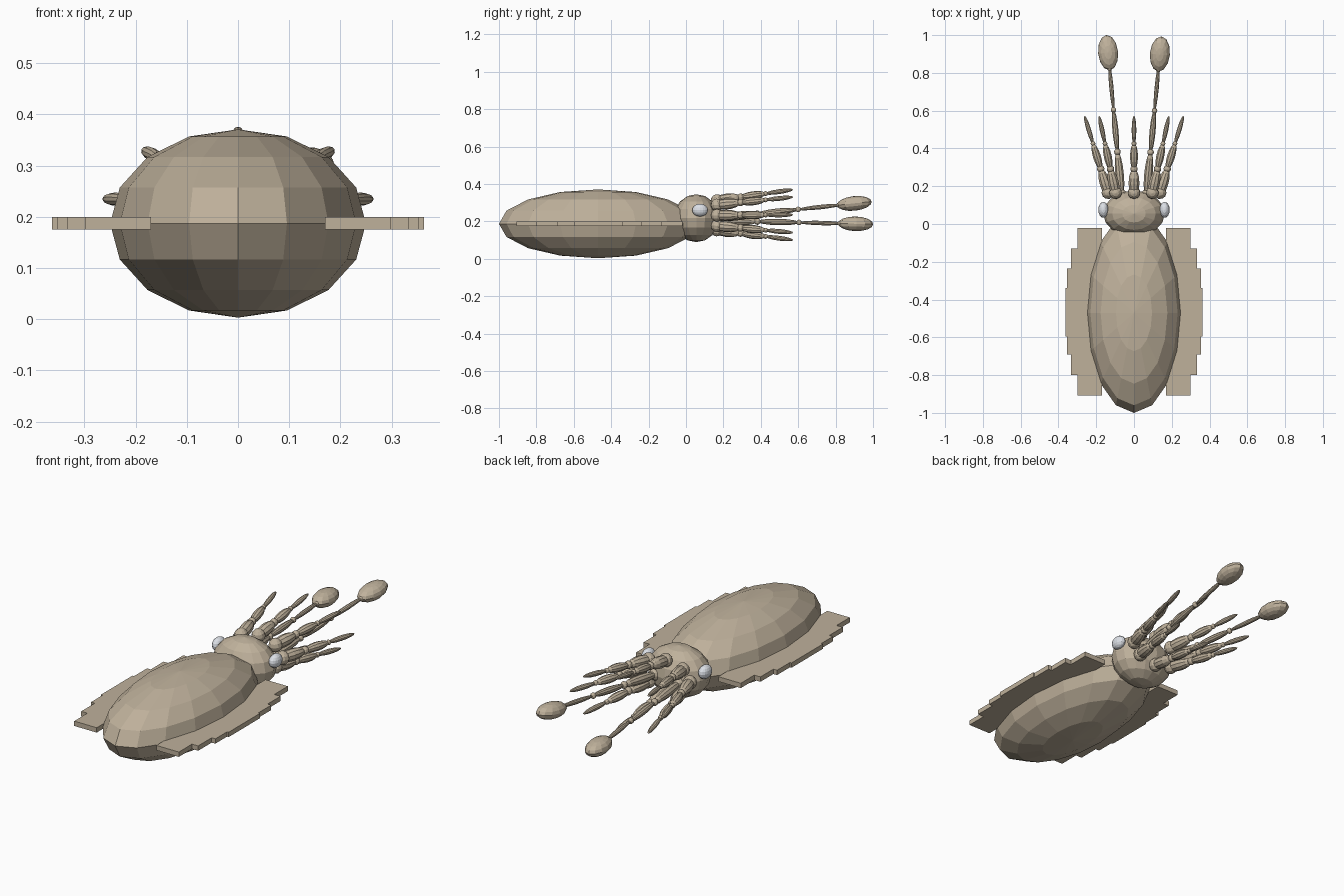
import bpy, bmesh, math
from mathutils import Vector, Matrix

cube = bpy.data.objects.get("Cube")
if cube:
    bpy.data.objects.remove(cube, do_unlink=True)


def material(name, rgb):
    m = bpy.data.materials.new(name)
    m.use_nodes = True
    m.diffuse_color = (*rgb, 1)
    m.node_tree.nodes["Principled BSDF"].inputs["Base Color"].default_value = (*rgb, 1)
    return m


SKIN = material("tan skin", (0.52, 0.44, 0.33))
EYE = material("pale eye", (0.72, 0.75, 0.80))


def finish(name, bm, mat):
    bmesh.ops.recalc_face_normals(bm, faces=bm.faces)
    me = bpy.data.meshes.new(name)
    bm.to_mesh(me)
    bm.free()
    me.materials.append(mat)
    ob = bpy.data.objects.new(name, me)
    bpy.context.collection.objects.link(ob)
    return ob


def add_ball(bm, centre, radii, turn=Matrix(), seg=16, rings=8):
    m = Matrix.Translation(centre) @ turn @ Matrix.Diagonal((*radii, 1))
    bmesh.ops.create_uvsphere(bm, u_segments=seg, v_segments=rings, radius=1, matrix=m)


def ball(name, centre, radii, mat):
    bm = bmesh.new()
    add_ball(bm, centre, radii)
    return finish(name, bm, mat)


def limb(name, start, end, segments, joints, club=None):
    """Chain of stretched beads; positions are fractions from start to end."""
    start, end = Vector(start), Vector(end)
    along = end - start
    # frame with local y along the limb and local z kept upright
    y = along.normalized()
    x = y.cross(Vector((0, 0, 1))).normalized()
    turn = Matrix((x, y, x.cross(y))).transposed().to_4x4()
    spin = turn @ Matrix.Rotation(math.pi / 2, 4, 'X')
    bm = bmesh.new()
    for a, b, r in segments:
        add_ball(bm, start + along * (a + b) / 2, (r, r, along.length * (b - a) / 2), spin, 10, 8)
    for t, r in joints:
        add_ball(bm, start + along * t, (r, r, r), turn, 10, 6)
    if club:
        add_ball(bm, end, club, turn, 12, 8)
    return finish(name, bm, SKIN)


# Body and head
ball("mantle", (0, -0.47, 0.187), (0.25, 0.53, 0.184), SKIN)
ball("head", (0, 0.055, 0.217), (0.163, 0.122, 0.128), SKIN)

# Eyes
for side, label in ((1, "left"), (-1, "right")):
    ball(label + "_eye", (side * 0.162, 0.075, 0.26), (0.027, 0.042, 0.034), EYE)

# Stepped side fins: (outer x, rear y of the step)
STEPS = [(0.298, -0.13), (0.333, -0.235), (0.354, -0.34), (0.363, -0.595),
         (0.354, -0.69), (0.333, -0.80), (0.298, -0.907)]
for side, label in ((1, "left"), (-1, "right")):
    outline, front = [(0.17, -0.02)], -0.02
    for outer, rear in STEPS:
        outline += [(outer, front), (outer, rear)]
        front = rear
    outline.append((0.17, front))
    bm = bmesh.new()
    face = bm.faces.new([bm.verts.new((side * px, py, 0.175)) for px, py in outline])
    top = bmesh.ops.extrude_face_region(bm, geom=[face])
    bmesh.ops.translate(bm, vec=(0, 0, 0.025),
                        verts=[v for v in top["geom"] if isinstance(v, bmesh.types.BMVert)])
    finish(label + "_fin", bm, SKIN)

# Ring of eight short arms
for i in range(8):
    c, s = math.cos(i * math.pi / 4), math.sin(i * math.pi / 4)
    limb(f"arm_{i + 1}", (0.13 * c, 0.14, 0.232 + 0.075 * s), (0.262 * c, 0.573, 0.235 + 0.135 * s),
         [(0, 0.35, 0.03), (0.34, 0.66, 0.022), (0.65, 1, 0.013)],
         [(0.06, 0.034), (0.35, 0.02), (0.66, 0.013)])

# Two long feeding tentacles with clubs
for side, label, base_z, tip_z, tip_y in ((1, "left", 0.215, 0.296, 0.9), (-1, "right", 0.205, 0.187, 0.907)):
    limb(label + "_tentacle", (side * 0.065, 0.14, base_z), (side * 0.137, tip_y, tip_z),
         [(0, 0.32, 0.024), (0.31, 0.61, 0.017), (0.60, 0.92, 0.012)],
         [(0.02, 0.03), (0.315, 0.018), (0.605, 0.015), (0.89, 0.013)],
         club=(0.053, 0.094, 0.039))
